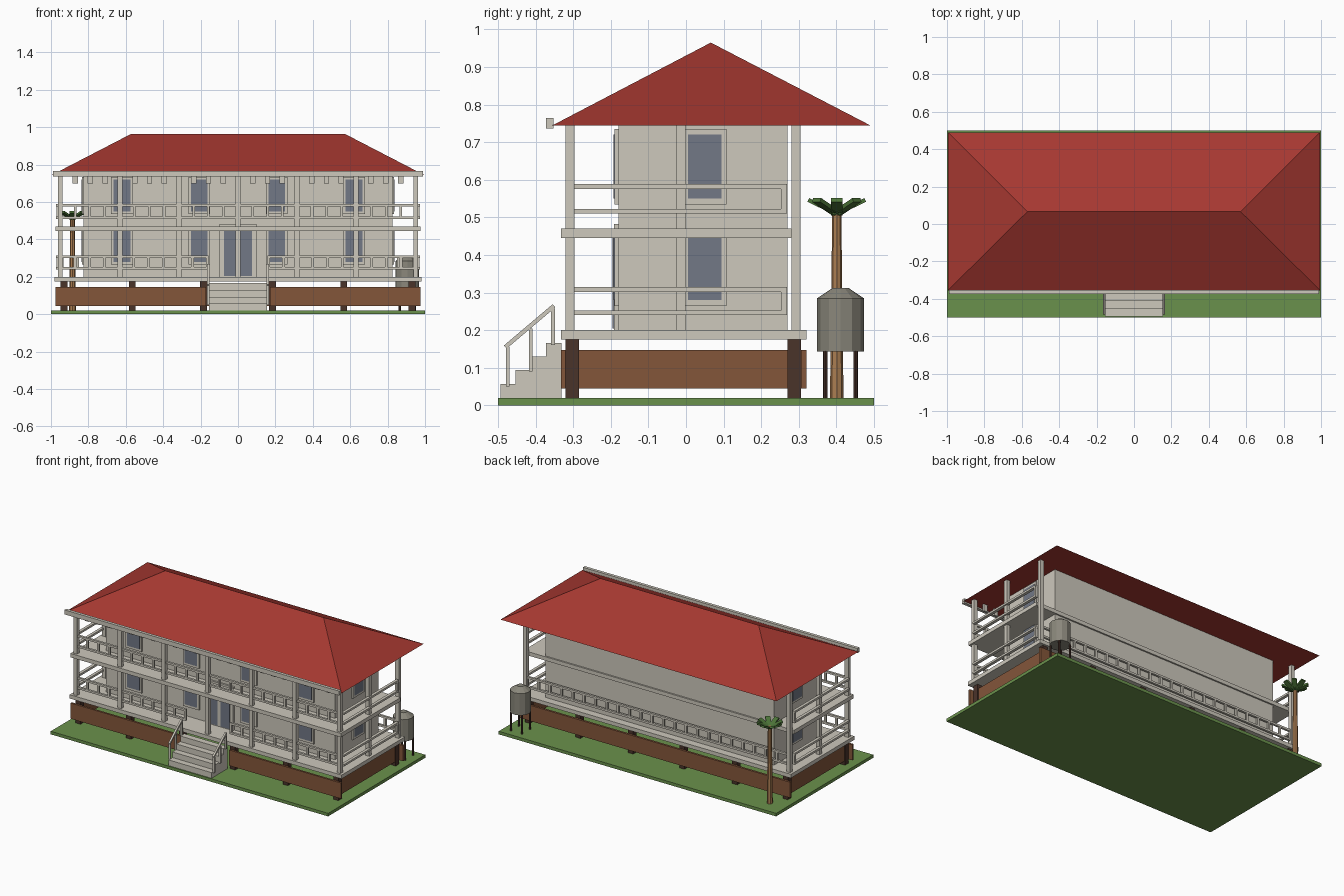
import bpy, bmesh, math
from mathutils import Matrix, Vector

if "Cube" in bpy.data.objects:
    bpy.data.objects.remove(bpy.data.objects["Cube"])


def material(name, rgb):
    m = bpy.data.materials.new(name)
    m.diffuse_color = [((c / 255 + 0.055) / 1.055) ** 2.4 for c in rgb] + [1]
    m.use_nodes = True
    m.node_tree.nodes["Principled BSDF"].inputs["Base Color"].default_value = m.diffuse_color
    return m


CREAM = material("cream paint", (205, 200, 188))
RED = material("red roof", (166, 56, 49))
BROWN = material("brown boards", (132, 86, 58))
DARK = material("dark timber", (74, 51, 42))
GLASS = material("blue grey glass", (114, 120, 134))
GRASS = material("grass green", (106, 145, 76))
LEAF = material("leaf green", (76, 116, 56))
METAL = material("tank grey", (138, 135, 123))
TRUNK = material("trunk tan", (172, 126, 82))


def finish(bm, name, mat):
    bmesh.ops.recalc_face_normals(bm, faces=bm.faces)
    me = bpy.data.meshes.new(name)
    bm.to_mesh(me)
    bm.free()
    me.materials.append(mat)
    ob = bpy.data.objects.new(name, me)
    bpy.context.collection.objects.link(ob)
    return ob


def boxes(name, mat, items):
    """One object from boxes given as (x0, x1, y0, y1, z0, z1)."""
    bm = bmesh.new()
    for x0, x1, y0, y1, z0, z1 in items:
        m = Matrix.Translation(((x0 + x1) / 2, (y0 + y1) / 2, (z0 + z1) / 2))
        bmesh.ops.create_cube(bm, size=1, matrix=m @ Matrix.Diagonal((x1 - x0, y1 - y0, z1 - z0, 1)))
    return finish(bm, name, mat)


def cones(name, mat, sides, items):
    """One object from cones given as (x, y, z0, z1, r0, r1)."""
    bm = bmesh.new()
    for x, y, z0, z1, r0, r1 in items:
        bmesh.ops.create_cone(bm, cap_ends=True, segments=sides, radius1=r0, radius2=r1,
                              depth=z1 - z0, matrix=Matrix.Translation((x, y, (z0 + z1) / 2)))
    return finish(bm, name, mat)


def mirrored(items):
    return items + [(-b[1], -b[0], *b[2:]) for b in items]


# Ground, stumps and skirting boards
boxes("ground", GRASS, [(-1, 1, -.5, .5, 0, .02)])
boxes("stumps", DARK, [(x - .018, x + .018, y - .018, y + .018, .02, .175)
                       for x in (-.93, -.565, -.185, .185, .565, .93) for y in (-.302, .288)])
boxes("skirting_boards", BROWN, mirrored([(.17, .975, -.333, -.32, .045, .147),
                                          (.93, .942, -.32, .306, .045, .147)])
      + [(-.975, .975, .306, .32, .045, .147)])

# Floors and walls
boxes("deck", CREAM, [(-.98, .98, -.333, .32, .175, .2)])
boxes("upper_floor", CREAM, [(-.975, .975, -.333, .28, .445, .47)])
boxes("walls", CREAM, [(-.825, .825, -.18, .27, .2, .745)])

# Verandah posts
POSTS = (-.95, -.63, -.315, 0, .315, .63, .95)
ps = [(x, -.308) for x in POSTS] + [(x, y) for x in (-.95, .95) for y in (-.013, .292)]
boxes("verandah_posts", CREAM, [(x - .013, x + .013, y - .012, y + .012, .2, .745) for x, y in ps])


# Railings: two rails with short balusters between
def railing(x0, x1, y, low, high):
    out = [(x0, x1, y - .007, y + .007, z, z + .013) for z in (low, high)]
    n = round((x1 - x0) / .08)
    for i in range(n + 1):
        x = x0 + (x1 - x0) * i / n
        out.append((x - .007, x + .007, y - .006, y + .006, low, high + .013))
    return out


def side_rails(low, high):
    return mirrored([(.953, .972, -.298, .268, z, z + .013) for z in (low, high)]
                    + [(.955, .97, .253, .267, low, high + .013)])


boxes("lower_railing", CREAM, railing(-.95, -.165, -.305, .24, .302)
      + railing(.165, .95, -.305, .24, .302) + side_rails(.24, .302))
boxes("upper_railing", CREAM, railing(-.95, .95, -.305, .51, .576) + side_rails(.51, .576))
boxes("rear_railing", CREAM, railing(-.94, .94, .29, .24, .302))

# Valance blocks under the eave
blocks = []
for a, b in zip(POSTS, POSTS[1:]):
    for i in range(1, 4):
        x = a + (b - a) * i / 4
        blocks.append((x - .014, x + .014, -.314, -.302, .7, .745))
boxes("valance_blocks", CREAM, blocks)

# Windows and double door
frames, panes = [], []
for z0, z1 in ((.28, .447), (.55, .72)):
    for x in (-.62, -.207, .207, .62):
        frames.append((x - .058, x + .058, -.19, -.18, z0 - .015, z1 + .015))
        panes.append((x - .045, x + .045, -.193, -.188, z0, z1))
    frames += mirrored([(.825, .835, -.008, .108, z0 - .015, z1 + .015)])
    panes += mirrored([(.833, .838, .005, .095, z0, z1)])
boxes("window_frames", CREAM, frames)
boxes("window_panes", GLASS, panes)
boxes("door_frame", CREAM, [(-.1, .1, -.192, -.18, .2, .483)])
boxes("door_panes", GLASS, mirrored([(.012, .075, -.195, -.19, .205, .445)]))

# Hipped roof with front gutter
bm = bmesh.new()
base = [bm.verts.new(p) for p in ((-.995, -.355, .745), (.995, -.355, .745), (.995, .49, .745), (-.995, .49, .745))]
l, r = [bm.verts.new((x, .066, .965)) for x in (-.57, .57)]
a, b, c, d = base
for f in ((d, c, b, a), (a, b, r, l), (b, c, r), (c, d, l, r), (d, a, l)):
    bm.faces.new(f)
finish(bm, "roof", RED)
boxes("gutter", CREAM, [(-.99, .99, -.373, -.353, .736, .765)])

# Front steps
boxes("steps", CREAM, [(-.155, .155, -.494 + .0405 * i, -.453 + .0405 * i, .02, .057 + .0365 * i)
                       for i in range(4)])
boxes("stair_posts", CREAM, mirrored([(.153, .165, y - .005, y + .005, z0, z1) for y, z0, z1 in
                                      ((-.474, .05, .155), (-.413, .09, .205), (-.354, .16, .258))]))
bm = bmesh.new()
for s in (-1, 1):
    m = Matrix.Translation((s * .159, -.416, .21)) @ Matrix.Rotation(math.atan2(.11, .13), 4, 'X')
    bmesh.ops.create_cube(bm, size=1, matrix=m @ Matrix.Diagonal((.012, .17, .011, 1)))
finish(bm, "stair_handrails", CREAM)

# Water tank on legs
TX, TY = .905, .411
cones("water_tank", METAL, 12, [(TX, TY, .143, .285, .062, .062), (TX, TY, .285, .312, .062, .022)])
cones("tank_legs", DARK, 8, [(TX + i * .04, TY + j * .04, .02, .145, .006, .006)
                             for i in (-1, 1) for j in (-1, 1)])

# Palm tree
PX, PY = -.885, .401
cones("palm_trunk", TRUNK, 8, [(PX, PY, .02, .52, .018, .012)])
bm = bmesh.new()
for i in range(8):
    m = (Matrix.Translation((PX, PY, .51)) @ Matrix.Rotation(i * math.pi / 4, 4, 'Z')
         @ Matrix.Rotation(-.45, 4, 'Y') @ Matrix.Translation((.042, 0, 0)))
    bmesh.ops.create_cube(bm, size=1, matrix=m @ Matrix.Diagonal((.084, .03, .011, 1)))
finish(bm, "palm_leaves", LEAF)
